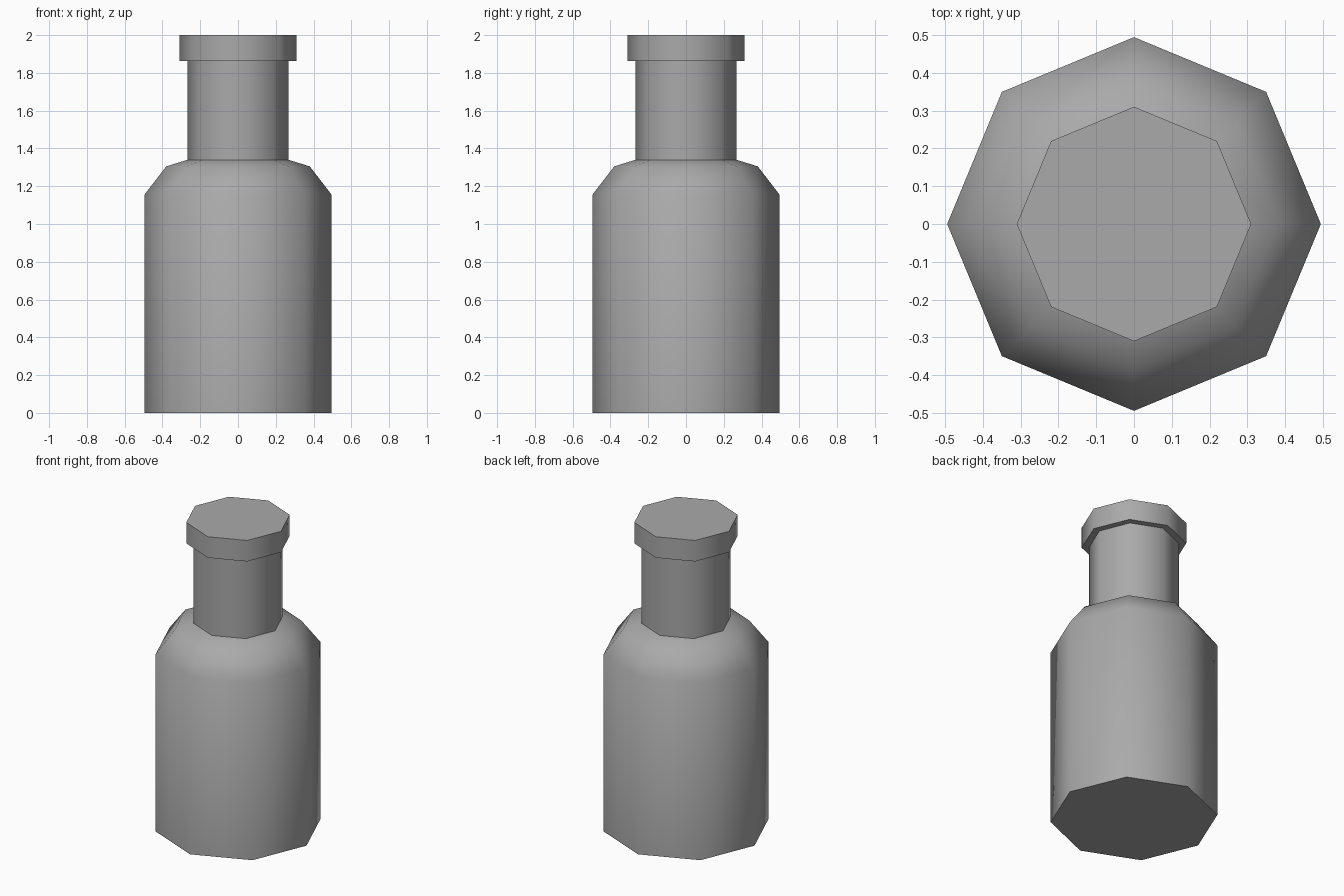
import bpy, bmesh, math

if "Cube" in bpy.data.objects:
    bpy.data.objects.remove(bpy.data.objects["Cube"], do_unlink=True)

SIDES = 8

grey = bpy.data.materials.new("grey")
grey.use_nodes = True
colour = (0.4, 0.4, 0.4, 1)
grey.diffuse_color = colour
grey.node_tree.nodes["Principled BSDF"].inputs["Base Color"].default_value = colour


def lathe(name, profile, bottom=False, top=False):
    """Eight-sided turned part from (radius, height) points, bottom to top."""
    bm = bmesh.new()
    rings = []
    for r, z in profile:
        rings.append([bm.verts.new((r * math.cos(math.tau * i / SIDES),
                                    r * math.sin(math.tau * i / SIDES), z))
                      for i in range(SIDES)])
    for low, high in zip(rings, rings[1:]):
        for i in range(SIDES):
            j = (i + 1) % SIDES
            bm.faces.new((low[i], low[j], high[j], high[i]))
    if bottom:
        bm.faces.new(rings[0][::-1])
    if top:
        bm.faces.new(rings[-1])
    mesh = bpy.data.meshes.new(name)
    bm.to_mesh(mesh)
    bm.free()
    mesh.materials.append(grey)
    obj = bpy.data.objects.new(name, mesh)
    bpy.context.collection.objects.link(obj)
    bpy.ops.object.select_all(action='DESELECT')
    obj.select_set(True)
    bpy.context.view_layer.objects.active = obj
    bpy.ops.object.shade_smooth_by_angle(angle=math.radians(60))
    return obj


# Body with sloping shoulder
lathe("bottle_body", [(0.494, 0), (0.494, 1.157), (0.38, 1.305), (0.267, 1.34)], bottom=True)
# Straight neck
lathe("bottle_neck", [(0.267, 1.34), (0.267, 1.863)])
# Wider cap, with its underside lip
lathe("bottle_cap", [(0.267, 1.863), (0.31, 1.863), (0.31, 2.0)], top=True)
